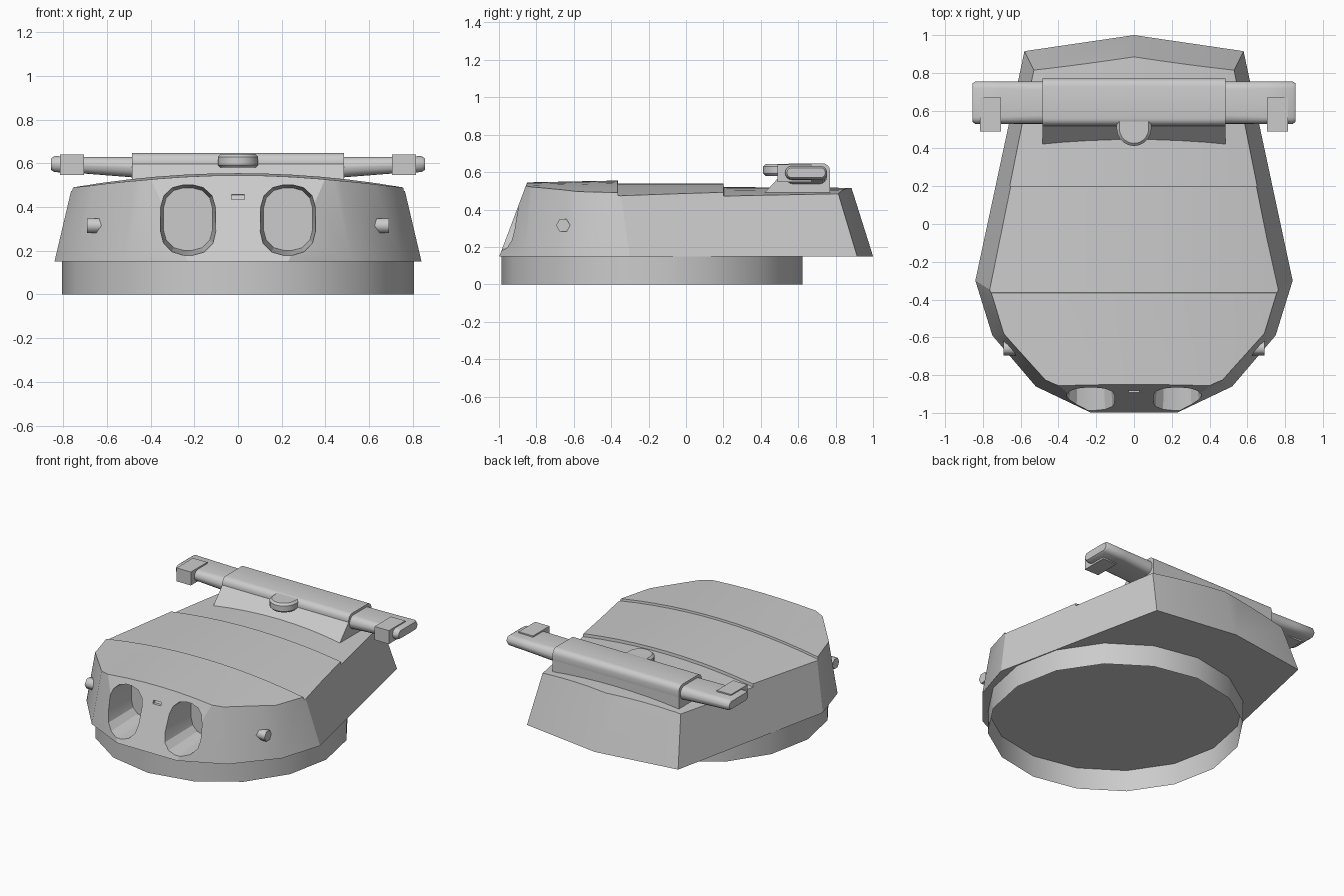
import bpy, bmesh
from math import cos, sin, pi, radians

if "Cube" in bpy.data.objects:
    bpy.data.objects.remove(bpy.data.objects["Cube"])


def loft(name, rings, smooth=None, caps=True):
    """Skin a list of equal-length closed rings and cap both ends."""
    bm = bmesh.new()
    loops = [[bm.verts.new(p) for p in ring] for ring in rings]
    n = len(loops[0])
    for a, b in zip(loops, loops[1:]):
        for i in range(n):
            j = (i + 1) % n
            bm.faces.new((a[i], a[j], b[j], b[i]))
    if caps:
        bm.faces.new(loops[0][::-1])
        bm.faces.new(loops[-1])
    bmesh.ops.recalc_face_normals(bm, faces=bm.faces)
    me = bpy.data.meshes.new(name)
    bm.to_mesh(me)
    bm.free()
    ob = bpy.data.objects.new(name, me)
    bpy.context.collection.objects.link(ob)
    if smooth:
        shade(ob, smooth)
    return ob


def activate(ob):
    bpy.ops.object.select_all(action='DESELECT')
    ob.select_set(True)
    bpy.context.view_layer.objects.active = ob


def shade(ob, angle):
    activate(ob)
    bpy.ops.object.shade_smooth_by_angle(angle=radians(angle))


def box(name, x0, x1, y0, y1, z0, z1):
    ring = [(x0, y0), (x1, y0), (x1, y1), (x0, y1)]
    return loft(name, [[(x, y, z) for x, y in ring] for z in (z0, z1)])


def cut(ob, cutter, mode):
    m = ob.modifiers.new(mode, 'BOOLEAN')
    m.operation, m.object, m.solver = mode, cutter, 'EXACT'
    activate(ob)
    bpy.ops.object.modifier_apply(modifier=m.name)
    bpy.data.objects.remove(cutter)


def stadium(x, y0, y1, z0, z1, r, seg=4):
    """Rounded rectangle in the yz plane."""
    pts = []
    corners = [(y1 - r, z1 - r), (y0 + r, z1 - r), (y0 + r, z0 + r), (y1 - r, z0 + r)]
    for k, (cy, cz) in enumerate(corners):
        for i in range(seg + 1):
            a = pi / 2 * (k + i / seg)
            pts.append((x, cy + r * cos(a), cz + r * sin(a)))
    return pts


# Turret ring: an open tube under the body
loft("turret_ring", [[(.805 * cos(2 * pi * i / 16), -.182 + .805 * sin(2 * pi * i / 16), z)
                      for i in range(16)] for z in (0, .15)], 30, caps=False)

# Turret walls: lower outline leaning in to the upper outline, run past the roof
lower = [(0, 1), (.58, .915), (.84, -.3), (.75, -.59), (.52, -.86), (.23, -.998)]
upper = [(0, .885, .515), (.53, .815, .483), (.76, -.35, .49),
         (.69, -.58, .495), (.47, -.825, .52), (.40, -.855, .53)]


def outline(z):
    half = []
    for (x, y), (u, v, w) in zip(lower, upper):
        t = (z - .15) / (w - .15)
        half.append((x + (u - x) * t, y + (v - y) * t, z))
    return half + [(-x, y, z) for x, y, z in half[:0:-1]]


body = loft("turret_body", [outline(.15), outline(.58)])

# Arched roof stepping down in three plates
steps = [(-1.2, .545), (-.85, .545), (-.365, .555), (-.363, .54), (.2, .54),
         (.202, .52), (1.2, .514)]
xs = [-1 + i / 8 for i in range(17)]
roof = loft("roof_cutter", [[(x, y, c - .114 * x * x) for x in xs] + [(1, y, .02), (-1, y, .02)]
                            for y, c in steps])
cut(body, roof, 'INTERSECT')

# Two deep tapered gun openings
for s in (-1, 1):
    rings = []
    for y, k in ((-1.1, 1.08), (-.68, .89)):
        flat = stadium(0, -.126 * k, .126 * k, -.161 * k, .161 * k, .105 * k, 3)
        rings.append([(s * .229 + px, y, .345 + pz) for _, px, pz in flat])
    cut(body, loft("opening_cutter", rings), 'DIFFERENCE')

# Wedge-shaped sight slot between them
wedge = [(-1.1, .475), (-.86, .455), (-.87, .435), (-1.1, .435)]
cut(body, loft("slot_cutter", [[(x, y, z) for y, z in wedge] for x in (-.03, .03)]), 'DIFFERENCE')
shade(body, 27)

# Hexagonal side plugs, stowage bar arms and their end clamps
for s, side in ((-1, "left"), (1, "right")):
    loft(side + "_plug", [[(s * x, -.657 + .038 * cos(pi / 3 * i), .315 + .038 * sin(pi / 3 * i))
                           for i in range(6)] for x in (.5, .69)], 61)
    loft(side + "_bar_arm", [stadium(s * .47, .53, .755, .535, .63, .045),
                             stadium(s * .70, .53, .755, .553, .63, .037),
                             stadium(s * .84, .53, .755, .56, .633, .036),
                             stadium(s * .855, .54, .745, .57, .623, .026)], 40)
    box(side + "_clamp", *sorted((s * .705, s * .815)), .49, .67, .547, .64)

# Central sleeve of the bar, its sloped mount and the front eyepiece
loft("bar_sleeve", [stadium(x, .52, .77, .53, .647, .04) for x in (-.485, .485)], 40)
mount = [(.385, .45), (.522, .60), (.60, .63), (.77, .59), (.77, .45)]
loft("sleeve_mount", [[(x, y, z) for y, z in mount] for x in (-.485, .485)])
arc = [pi * i / 10 for i in range(11)]
rings = []
for r, z in ((.08, .58), (.092, .592), (.092, .63), (.078, .643)):
    nub = [(r, .62)] + [(r * cos(a), .505 - r * sin(a)) for a in arc] + [(-r, .62)]
    rings.append([(x, y, z) for x, y in nub])
loft("eyepiece", rings, 40)
